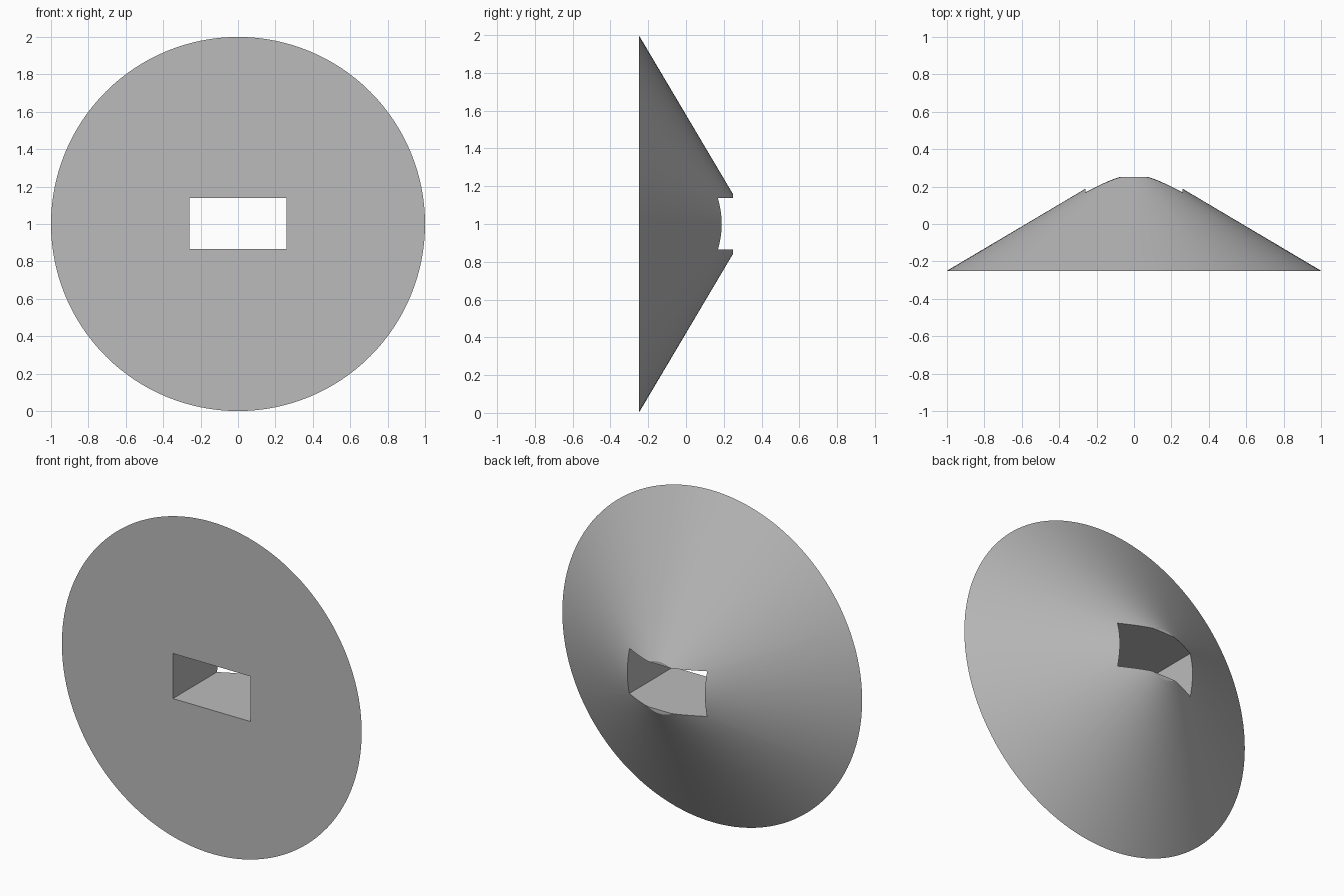
import bpy
import math

default = bpy.data.objects.get("Cube")
if default:
    bpy.data.objects.remove(default, do_unlink=True)

grey = bpy.data.materials.new("plain grey")
grey.use_nodes = True
colour = (0.5, 0.5, 0.5, 1)
grey.diffuse_color = colour
grey.node_tree.nodes["Principled BSDF"].inputs["Base Color"].default_value = colour

# Truncated cone: wide base at the front, narrow end at the back
bpy.ops.mesh.primitive_cone_add(vertices=128, radius1=1, radius2=0.156, depth=0.5,
                                location=(0, 0, 1), rotation=(-math.pi / 2, 0, 0))
cone = bpy.context.object
cone.name = "cone_body"
cone.data.materials.append(grey)

# Rectangular slot straight through the middle
bpy.ops.mesh.primitive_cube_add(size=1, location=(0, 0, 1.002))
cutter = bpy.context.object
cutter.name = "slot_cutter"
cutter.scale = (0.518, 1, 0.272)
cutter.hide_render = True
cutter.data.materials.append(grey)

slot = cone.modifiers.new("slot", 'BOOLEAN')
slot.operation = 'DIFFERENCE'
slot.solver = 'EXACT'
slot.object = cutter

bpy.ops.object.select_all(action='DESELECT')
cone.select_set(True)
bpy.context.view_layer.objects.active = cone
bpy.ops.object.modifier_apply(modifier=slot.name)
bpy.data.objects.remove(cutter, do_unlink=True)

# Smooth cone wall with crisp rims and slot edges
bpy.ops.object.shade_smooth_by_angle(angle=math.radians(25))
